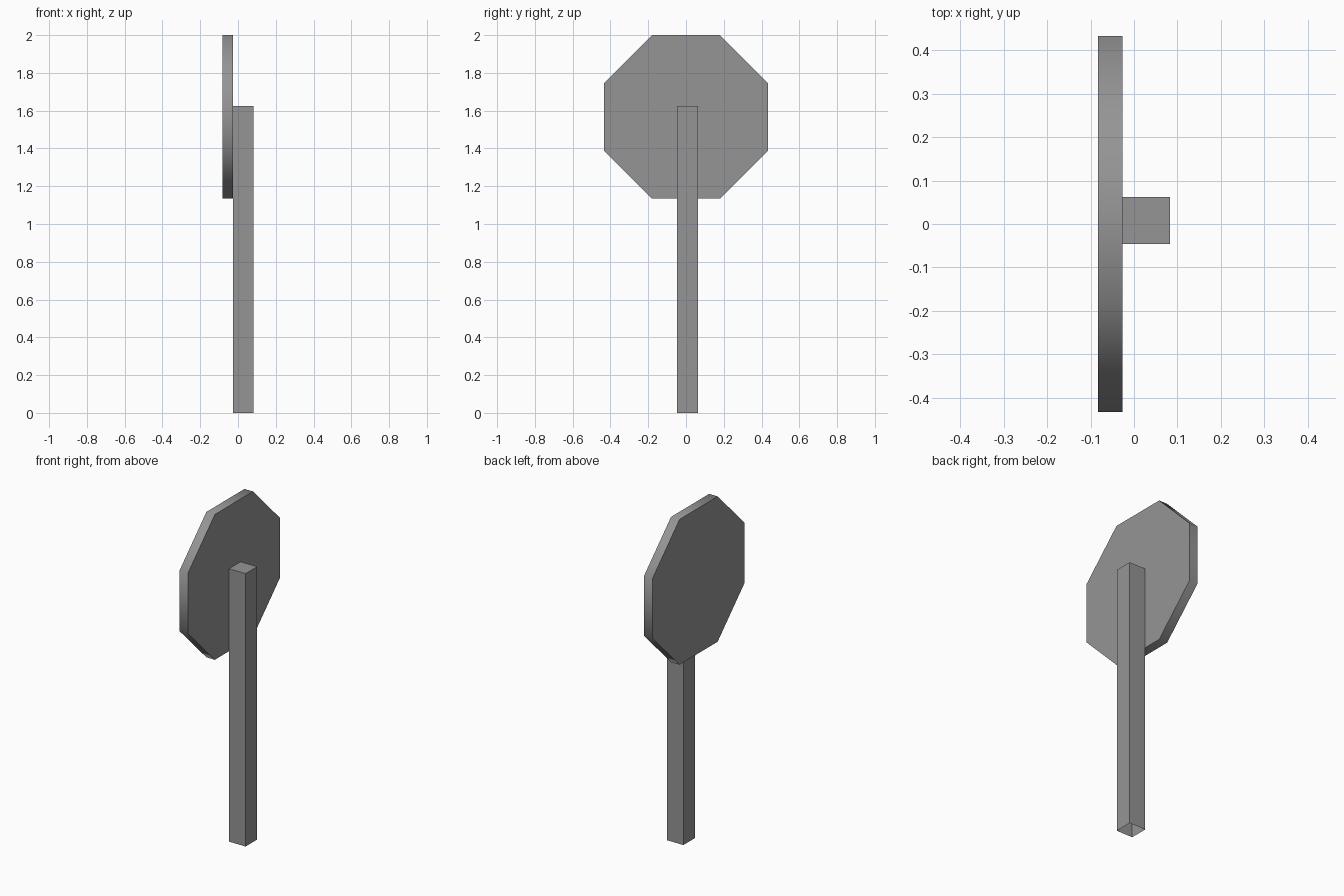
import bpy
import bmesh
from math import cos, pi
from mathutils import Matrix, Vector

cube = bpy.data.objects.get("Cube")
if cube:
    bpy.data.objects.remove(cube, do_unlink=True)

# Single plain grey
grey = bpy.data.materials.new("plain_grey")
grey.use_nodes = True
colour = (0.3, 0.3, 0.3, 1)
grey.diffuse_color = colour
grey.node_tree.nodes["Principled BSDF"].inputs["Base Color"].default_value = colour


def add_part(name, bm):
    mesh = bpy.data.meshes.new(name)
    bm.to_mesh(mesh)
    bm.free()
    mesh.materials.append(grey)
    obj = bpy.data.objects.new(name, mesh)
    bpy.context.collection.objects.link(obj)
    return obj


# Octagonal board, facing sideways, with a smooth rim and crisp edges
apothem, thickness = 0.433, 0.056
radius = apothem / cos(pi / 8)
bm = bmesh.new()
bmesh.ops.create_cone(
    bm, cap_ends=True, segments=8, radius1=radius, radius2=radius, depth=thickness,
    matrix=Matrix.Translation((-0.055, 0, 2 - apothem))
    @ Matrix.Rotation(pi / 2, 4, "Y") @ Matrix.Rotation(pi / 8, 4, "Z"))
# Flat sides must end up level and upright
if max(v.co.z for v in bm.verts) > 2.01:
    bmesh.ops.rotate(bm, verts=bm.verts, cent=(0, 0, 2 - apothem),
                     matrix=Matrix.Rotation(pi / 8, 3, "X"))
board = add_part("sign_board", bm)
bpy.ops.object.select_all(action="DESELECT")
board.select_set(True)
bpy.context.view_layer.objects.active = board
bpy.ops.object.shade_smooth_by_angle(angle=pi / 3)

# Square post, closed on top and open underneath
height, width = 1.626, 0.109
bm = bmesh.new()
bmesh.ops.create_cube(
    bm, size=1,
    matrix=Matrix.Translation((0.028, 0.008, height / 2))
    @ Matrix.Diagonal((width, width, height, 1)))
down = Vector((0, 0, -1))
bottom = [f for f in bm.faces if f.normal.dot(down) > 0.9]
bmesh.ops.delete(bm, geom=bottom, context="FACES_ONLY")
add_part("post", bm)
